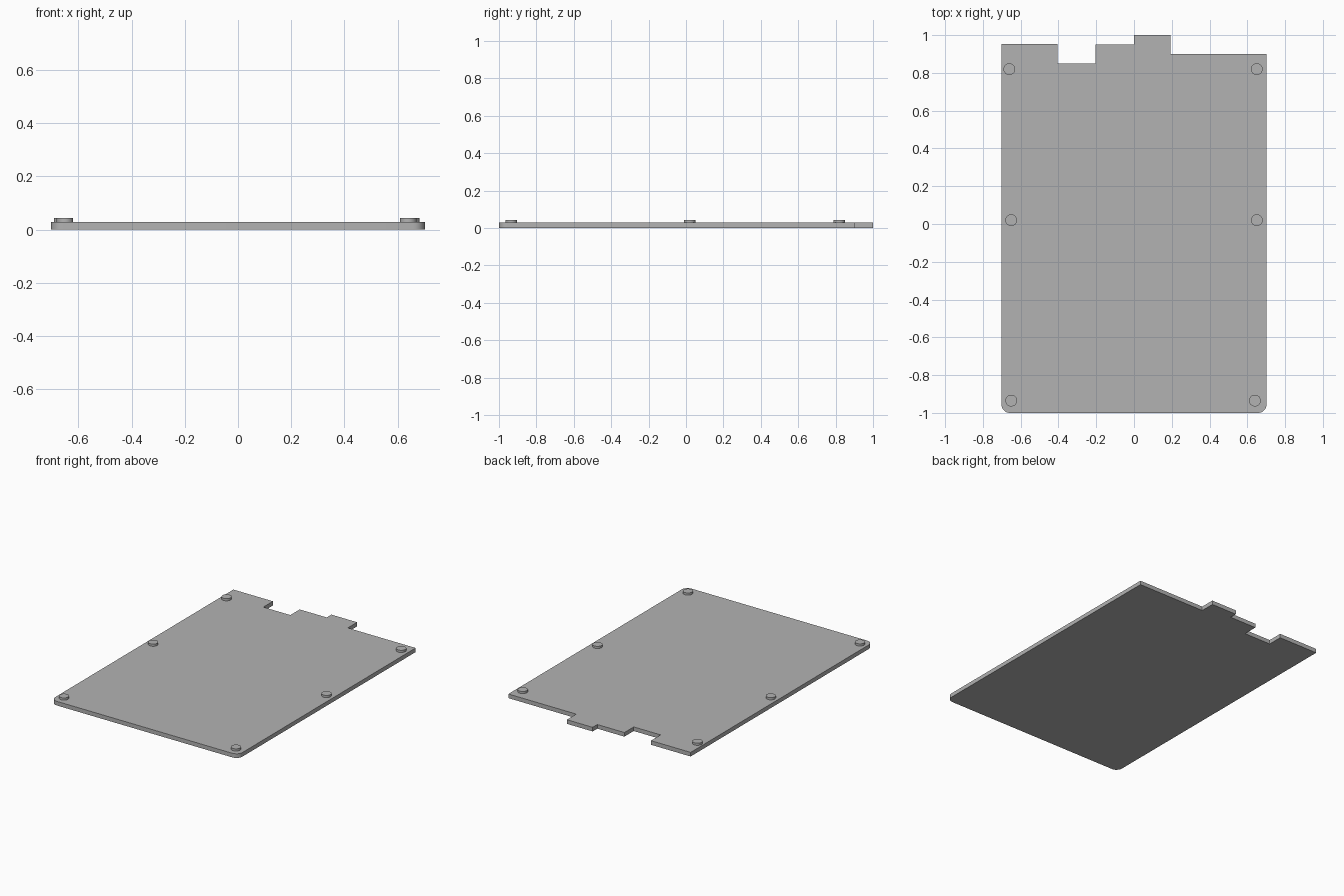
import bpy
import bmesh
from math import cos, sin, pi

if "Cube" in bpy.data.objects:
    bpy.data.objects.remove(bpy.data.objects["Cube"])

PLATE_TOP, STUD_TOP = 0.028, 0.043

grey = bpy.data.materials.new("light_grey")
grey.use_nodes = True
colour = (0.45, 0.45, 0.45, 1)
grey.diffuse_color = colour
grey.node_tree.nodes["Principled BSDF"].inputs["Base Color"].default_value = colour


def prism(name, outline, bottom, top):
    """Extrude a counter-clockwise outline into a solid."""
    bm = bmesh.new()
    base = bm.faces.new([bm.verts.new((x, y, bottom)) for x, y in outline])
    cap = bmesh.ops.extrude_face_region(bm, geom=[base], use_keep_orig=True)
    for v in cap["geom"]:
        if isinstance(v, bmesh.types.BMVert):
            v.co.z = top
    bmesh.ops.recalc_face_normals(bm, faces=bm.faces)
    mesh = bpy.data.meshes.new(name)
    bm.to_mesh(mesh)
    bm.free()
    mesh.materials.append(grey)
    obj = bpy.data.objects.new(name, mesh)
    bpy.context.collection.objects.link(obj)
    return obj


def arc(cx, cy, radius, start, sweep, steps):
    return [(cx + radius * cos(start + sweep * i / steps),
             cy + radius * sin(start + sweep * i / steps)) for i in range(steps + 1)]


# Plate: rounded front corners and a stepped back edge
half, r = 0.702, 0.045
outline = arc(-half + r, -1 + r, r, pi, pi / 2, 8)
outline += arc(half - r, -1 + r, r, -pi / 2, pi / 2, 8)
outline += [(half, 0.9), (0.193, 0.9), (0.193, 1), (0, 1), (0, 0.95),
            (-0.203, 0.95), (-0.203, 0.85), (-0.405, 0.85), (-0.405, 0.953),
            (-half, 0.953)]
objects = [prism("base_plate", outline, 0, PLATE_TOP)]

# Round studs in three rows
studs = {"back_right": (-0.66, 0.82), "back_left": (0.65, 0.82),
         "middle_right": (-0.65, 0.02), "middle_left": (0.65, 0.02),
         "front_right": (-0.65, -0.935), "front_left": (0.64, -0.935)}
for place, (x, y) in studs.items():
    circle = arc(x, y, 0.031, 0, 2 * pi, 32)[:-1]
    objects.append(prism("stud_" + place, circle, PLATE_TOP - 0.005, STUD_TOP))

# Smooth the rounded sides, keep the rims sharp
bpy.ops.object.select_all(action="DESELECT")
for obj in objects:
    obj.select_set(True)
bpy.context.view_layer.objects.active = objects[0]
bpy.ops.object.shade_smooth_by_angle()
